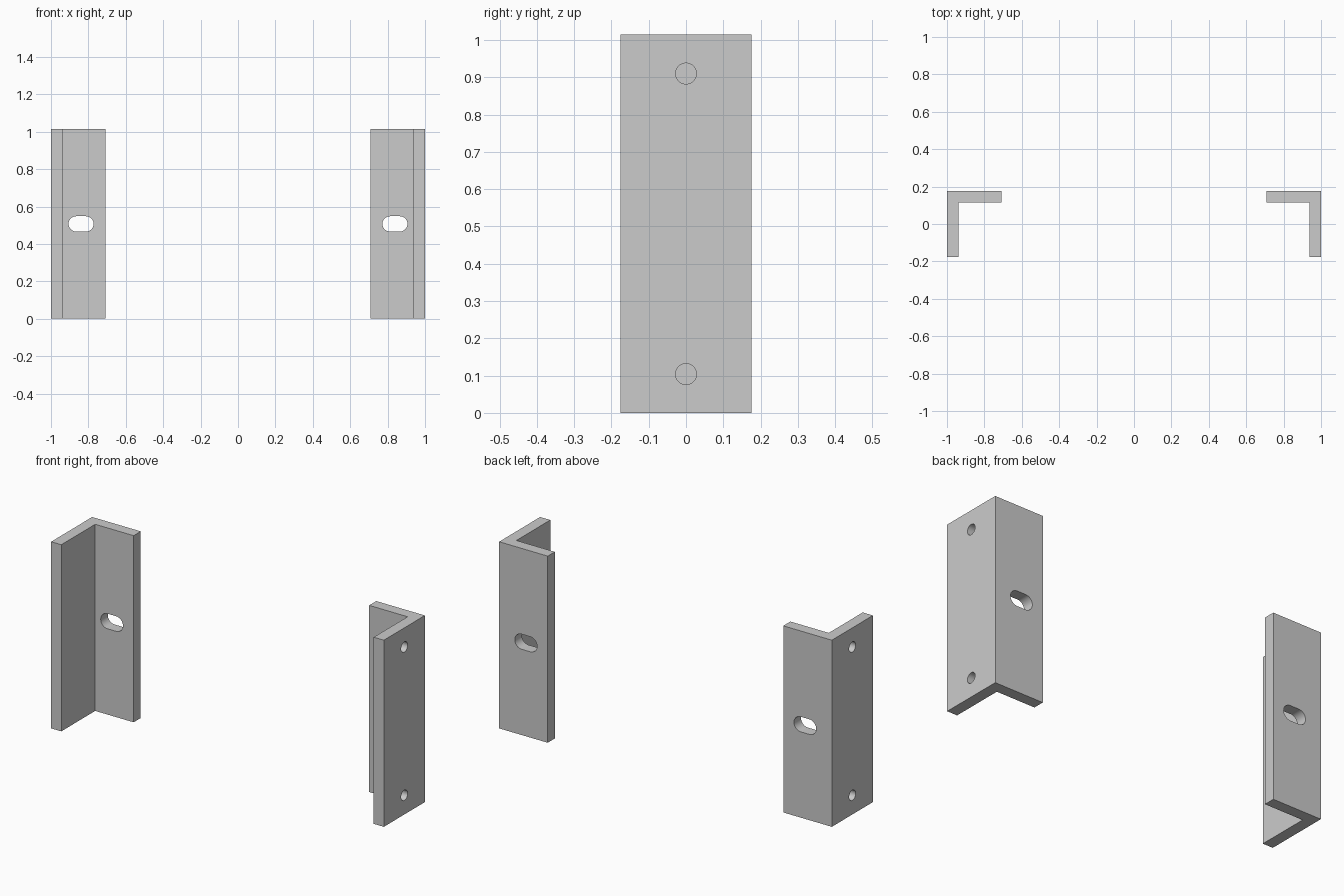
import bpy, bmesh, math

if "Cube" in bpy.data.objects:
    bpy.data.objects.remove(bpy.data.objects["Cube"])

HEIGHT, HALF_Y, THICK = 1.014, 0.176, 0.061
INNER_X = 0.708
MID_Z = HEIGHT / 2


def prism(name, profile, direction):
    """Extrude a closed outline along a direction into a solid."""
    bm = bmesh.new()
    face = bm.faces.new([bm.verts.new(p) for p in profile])
    ext = bmesh.ops.extrude_face_region(bm, geom=[face])
    verts = [v for v in ext["geom"] if isinstance(v, bmesh.types.BMVert)]
    bmesh.ops.translate(bm, verts=verts, vec=direction)
    bmesh.ops.recalc_face_normals(bm, faces=bm.faces)
    mesh = bpy.data.meshes.new(name)
    bm.to_mesh(mesh)
    bm.free()
    obj = bpy.data.objects.new(name, mesh)
    bpy.context.collection.objects.link(obj)
    return obj


def arc(cx, cz, r, start, end, n):
    angles = [start + (end - start) * i / n for i in range(n + 1)]
    return [(cx + r * math.cos(a), cz + r * math.sin(a)) for a in angles]


def cut(target, cutter):
    mod = target.modifiers.new("cut", 'BOOLEAN')
    mod.operation, mod.solver, mod.object = 'DIFFERENCE', 'EXACT', cutter
    bpy.context.view_layer.objects.active = target
    bpy.ops.object.modifier_apply(modifier=mod.name)
    bpy.data.objects.remove(cutter)


def bracket(name, side):
    # L-shaped angle section: side leg plus back flange
    t = THICK
    section = [(1, -HALF_Y), (1, HALF_Y), (INNER_X, HALF_Y),
               (INNER_X, HALF_Y - t), (1 - t, HALF_Y - t), (1 - t, -HALF_Y)]
    body = prism(name, [(side * x, y, 0) for x, y in section], (0, 0, HEIGHT))

    # Horizontal slot through the back flange
    r, cx = 0.041, side * 0.839
    q = math.pi / 2
    outline = (arc(cx + 0.026, MID_Z, r, -q, q, 16)
               + arc(cx - 0.026, MID_Z, r, q, 3 * q, 16))
    cut(body, prism("slot_cutter", [(x, 0.08, z) for x, z in outline], (0, 0.2, 0)))

    # Blind screw holes in the outer face of the side leg
    for z in (MID_Z - 0.403, MID_Z + 0.403):
        ring = arc(0, z, 0.028, 0, 2 * math.pi, 32)[:-1]
        cut(body, prism("hole_cutter", [(side * 0.95, y, h) for y, h in ring],
                        (side * 0.1, 0, 0)))

    # Smooth hole walls, crisp edges
    bpy.ops.object.select_all(action='DESELECT')
    body.select_set(True)
    bpy.context.view_layer.objects.active = body
    bpy.ops.object.shade_smooth_by_angle(angle=math.radians(30))


bracket("left_angle_bracket", -1)
bracket("right_angle_bracket", 1)
